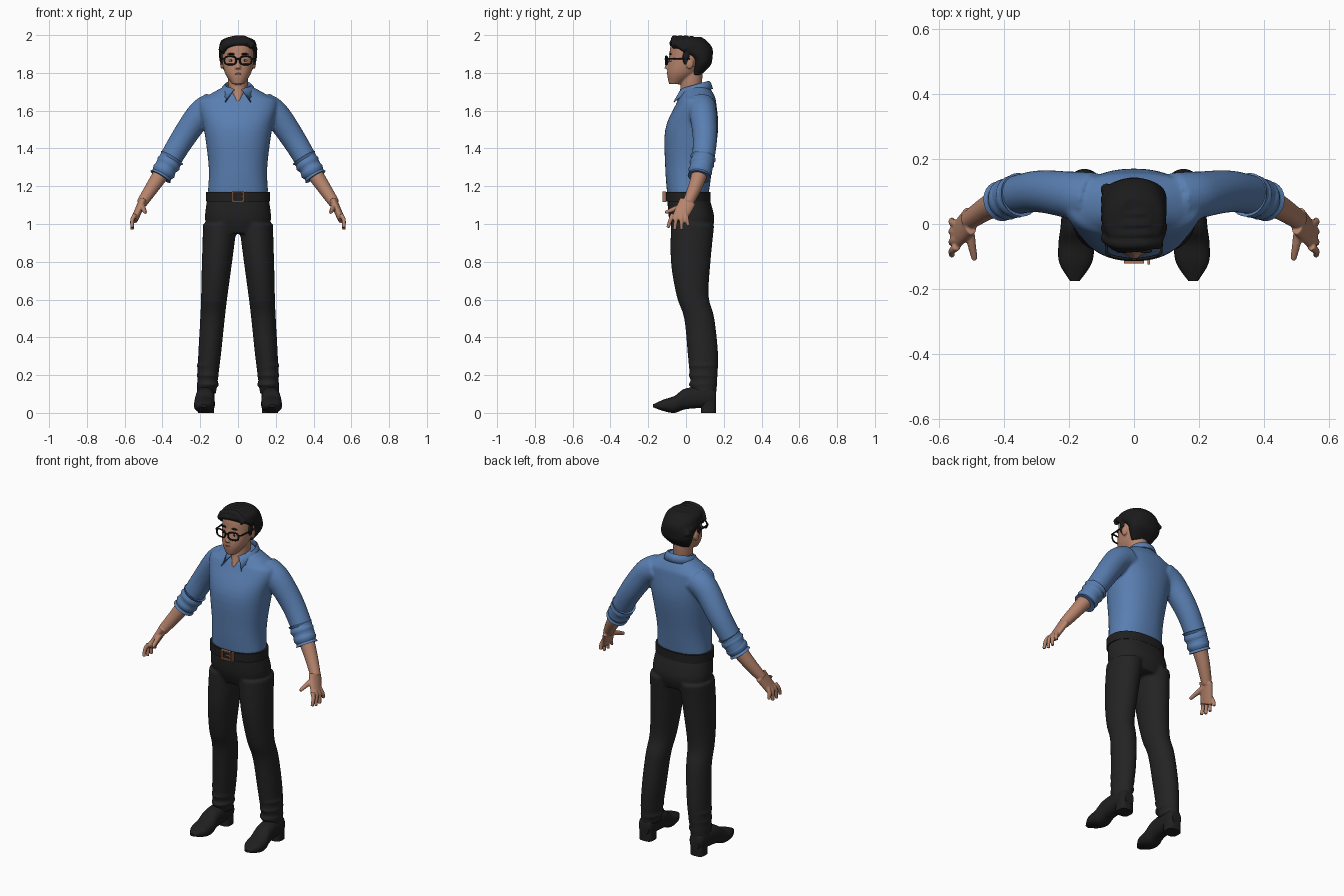
import bpy, bmesh, math
from mathutils import Vector, Matrix

if "Cube" in bpy.data.objects:
    bpy.data.objects.remove(bpy.data.objects["Cube"], do_unlink=True)

X, Y, Z = Vector((1, 0, 0)), Vector((0, 1, 0)), Vector((0, 0, 1))
SIDES = (("left", 1), ("right", -1))


def material(name, red, green, blue):
    mat = bpy.data.materials.new(name)
    mat.use_nodes = True
    mat.diffuse_color = (red, green, blue, 1)
    shader = mat.node_tree.nodes["Principled BSDF"]
    shader.inputs["Base Color"].default_value = mat.diffuse_color
    shader.inputs["Roughness"].default_value = .8
    return mat


skin = material("warm skin", .47, .23, .15)
cotton = material("blue cotton", .1, .21, .44)
cloth = material("black trouser cloth", .017, .017, .017)
leather = material("black leather", .014, .014, .014)
hair_black = material("black hair", .011, .011, .011)
copper = material("copper", .42, .17, .09)
lip_rose = material("lip rose", .33, .13, .1)
eye_white = material("eye white", .6, .57, .54)


def refine(rows, steps):
    """Smoothly interpolate between the given rows."""
    out = []
    last = len(rows) - 1
    for i in range(last):
        before, after = rows[max(i - 1, 0)], rows[min(i + 2, last)]
        for step in range(steps):
            t = step / steps
            out.append([b + t / 2 * (c - a + t * (2 * a - 5 * b + 4 * c - d + t * (3 * (b - c) + d - a)))
                        for a, b, c, d in zip(before, rows[i], rows[i + 1], after)])
    return out + [list(rows[-1])]


def signed_power(value, exponent):
    return math.copysign(abs(value) ** exponent, value)


def loft(bm, rings, axis=None, ref=Y, power=2, seg=28, side=1):
    """Skin rings of (x, y, z, radius, radius along ref); side=-1 mirrors."""
    loops = []
    for i, (x, y, z, across, along) in enumerate(rings):
        ahead, behind = rings[min(i + 1, len(rings) - 1)], rings[max(i - 1, 0)]
        tangent = axis or (Vector(ahead[:3]) - Vector(behind[:3])).normalized()
        v = (ref - tangent * ref.dot(tangent)).normalized()
        u = v.cross(tangent)
        loop = []
        for k in range(seg):
            angle = math.tau * k / seg
            point = (Vector((x, y, z)) + u * across * signed_power(math.cos(angle), 2 / power)
                     + v * along * signed_power(math.sin(angle), 2 / power))
            loop.append(bm.verts.new((point.x * side, point.y, point.z)))
        loops.append(loop)
    for low, high in zip(loops, loops[1:]):
        for k in range(seg):
            n = (k + 1) % seg
            bm.faces.new((low[k], low[n], high[n], high[k]))
    bm.faces.new(loops[0])
    bm.faces.new(loops[-1])


def column(bm, profile, centre=lambda z: 0, **options):
    """Upright volume from rows of (height, front, back, half width)."""
    rings = [(centre(z), (front + back) / 2, z, half, (back - front) / 2)
             for z, front, back, half in refine(profile, 5)]
    loft(bm, rings, axis=Z, **options)


def lying(bm, profile, centre, **options):
    """Front-to-back volume from rows of (y, bottom, top, half width)."""
    rings = [(centre(y), y, (bottom + top) / 2, (top - bottom) / 2, half)
             for y, bottom, top, half in refine(profile, 5)]
    loft(bm, rings, axis=-Y, ref=X, **options)


def tube(bm, path, start, end, flat=1, ripple=0, **options):
    """Tapered limb along a path, optionally rippled into folds."""
    points = refine(path, 12)
    rings = []
    for i, point in enumerate(points):
        t = i / (len(points) - 1)
        radius = start + (end - start) * t + ripple * math.cos(3 * math.tau * t)
        rings.append((*point, radius, radius * flat))
    loft(bm, rings, **options)


def ball(bm, center, size):
    matrix = Matrix.Translation(center) @ Matrix.Diagonal((*size, 1))
    bmesh.ops.create_uvsphere(bm, u_segments=20, v_segments=12, radius=1, matrix=matrix)


def box(bm, center, size):
    matrix = Matrix.Translation(center) @ Matrix.Diagonal((*size, 1))
    bmesh.ops.create_cube(bm, size=1, matrix=matrix)


def finish(name, bm, mat, voxel=0):
    """Turn a bmesh into an object; voxel fuses overlapping volumes."""
    bmesh.ops.recalc_face_normals(bm, faces=bm.faces)
    mesh = bpy.data.meshes.new(name)
    bm.to_mesh(mesh)
    bm.free()
    mesh.materials.append(mat)
    ob = bpy.data.objects.new(name, mesh)
    bpy.context.collection.objects.link(ob)
    if voxel:
        fuse = ob.modifiers.new("Fuse", 'REMESH')
        fuse.mode = 'VOXEL'
        fuse.voxel_size = voxel
        fuse.use_smooth_shade = True
        soften = ob.modifiers.new("Soften", 'SMOOTH')
        soften.iterations = 4
    else:
        bpy.ops.object.select_all(action='DESELECT')
        ob.select_set(True)
        bpy.context.view_layer.objects.active = ob
        bpy.ops.object.shade_smooth_by_angle(angle=math.radians(45))
    return ob


def wire(name, points, cyclic=False):
    curve = bpy.data.curves.new(name, 'CURVE')
    curve.dimensions = '3D'
    curve.bevel_depth, curve.bevel_resolution, curve.use_fill_caps = .0045, 2, True
    spline = curve.splines.new('POLY')
    spline.points.add(len(points) - 1)
    for target, point in zip(spline.points, points):
        target.co = (*point, 1)
    spline.use_cyclic_u = cyclic
    curve.materials.append(hair_black)
    bpy.context.collection.objects.link(bpy.data.objects.new(name, curve))


# Shirt: body and both sleeves fused
bm = bmesh.new()
column(bm, [(1.16, -.1, .12, .16), (1.3, -.11, .14, .155), (1.5, -.11, .17, .18), (1.64, -.05, .16, .21),
            (1.68, -.03, .15, .16), (1.73, 0, .12, .07)], power=2.25, seg=40)
for word, side in SIDES:
    tube(bm, [(.13, .08, 1.62), (.2, .09, 1.58), (.3, .1, 1.44), (.4, .08, 1.27)], .08, .056, side=side)
finish("shirt", bm, cotton, voxel=.008)

# Rolled sleeve cuffs
for word, side in SIDES:
    bm = bmesh.new()
    tube(bm, [(.35, .09, 1.35), (.41, .07, 1.25)], .064, .058, ripple=.004, side=side)
    finish(word + "_cuff", bm, cotton)

# Folded collar with pointed front wings
bm = bmesh.new()
strips = []
for i in range(49):
    t = i / 24 - 1
    tip = abs(t) ** 7
    sn, cs = math.sin(3 * t), math.cos(3 * t)
    z = 1.735 + .02 * cs
    section = ((.066, 0, 0, -.03), (.072, 0, 0, 0), (.08, .015, 0, -.01), (.09, .055, .025, -.04 - .03 * tip))
    strips.append([bm.verts.new((radius * sn + flare * t * tip, .05 + radius * cs - forward * tip, z + rise))
                   for radius, flare, forward, rise in section])
for p, q in zip(strips, strips[1:]):
    for k in range(3):
        bm.faces.new((p[k], q[k], q[k + 1], p[k + 1]))
collar = finish("collar", bm, cotton)
thickness = collar.modifiers.new("Thickness", 'SOLIDIFY')
thickness.thickness, thickness.offset = .007, 0

# Trousers: hips and legs fused, creased at the ankles
bm = bmesh.new()
column(bm, [(1.15, -.1, .12, .16), (1.03, -.09, .15, .175), (.95, -.06, .13, .15)], power=2.3, seg=40)
for word, side in SIDES:
    column(bm, [(1, -.08, .15, .09), (.8, -.08, .13, .08), (.62, -.05, .12, .07), (.5, -.01, .15, .065),
                (.3, .01, .17, .06), (.1, .03, .16, .05)], centre=lambda z: .175 - .08 * z, side=side)
    for z in (.25, .2, .15):
        ball(bm, (.16 * side, .09, z), (.06, .078, .02))
finish("trousers", bm, cloth, voxel=.008)

# Belt with buckle and keeper loop
bm = bmesh.new()
column(bm, [(z, -.11, .13, .17) for z in (1.12, 1.17)], power=2.25, seg=48)
finish("belt", bm, leather)
bm = bmesh.new()
front, middle = -.115, 1.145
for side in (-1, 1):
    box(bm, (side * .027, front, middle), (.007, .012, .055))
    box(bm, (0, front, middle + side * .024), (.06, .012, .007))
box(bm, (.012, front, middle), (.03, .012, .005))
box(bm, (.045, front, middle), (.007, .02, .055))
finish("buckle", bm, copper)

# Forearms and hands
for word, side in SIDES:
    bm = bmesh.new()
    tube(bm, [(.39, .08, 1.29), (.45, .05, 1.2), (.51, .01, 1.11)], .046, .028, side=side)
    tube(bm, [(.505, .01, 1.12), (.55, -.04, 1.02)], .022, .019, flat=2.1, side=side)
    for i, length in enumerate((.05, .06, .06, .04)):
        y = -.07 + .023 * i
        spread = .013 * (i - 2)
        tube(bm, [(.545, y, 1.05), (.56, y + spread / 2, 1.02), (.56, y + spread, 1.03 - length)],
             .013, .009, seg=12, side=side)
    tube(bm, [(.51, 0, 1.1), (.5, -.06, 1.08), (.49, -.11, 1.06)], .018, .009, ref=X, seg=12, side=side)
    finish(word + "_forearm_and_hand", bm, skin, voxel=.004)

# Shoes with block heels
for word, side in SIDES:
    bm = bmesh.new()
    lying(bm, [(.16, .04, .11, .03), (.13, .03, .14, .045), (0, .02, .13, .05), (-.06, 0, .09, .055),
               (-.12, .01, .07, .05), (-.175, .03, .045, .015)],
          centre=lambda y: .175 - .04 * y, power=2.4, side=side)
    column(bm, [(z, .08, .16, .043) for z in (0, .06)], centre=lambda z: .17, power=3, side=side)
    finish(word + "_shoe", bm, leather)

# Head, neck, nose and ears fused
bm = bmesh.new()
column(bm, [(1.74, -.09, -.03, .03), (1.8, -.1, .06, .07), (1.88, -.09, .11, .085), (1.95, -.08, .1, .08),
            (1.98, -.05, .07, .05)], power=2.15)
column(bm, [(1.65, -.05, .05, .02), (1.72, -.03, .08, .05), (1.82, -.03, .09, .055)])
tube(bm, [(0, -.08, 1.89), (0, -.1, 1.82)], .008, .016, seg=16)
for word, side in SIDES:
    ball(bm, (side * .085, .02, 1.85), (.01, .02, .03))
finish("head", bm, skin, voxel=.005)

# Eyes, brows and mouth
for word, side in SIDES:
    for part, mat, y, z, size in (("eye", eye_white, -.08, 1.865, (.014, .008, .006)),
                                  ("iris", hair_black, -.086, 1.865, (.005, .004, .006)),
                                  ("brow", hair_black, -.083, 1.9, (.02, .007, .005))):
        bm = bmesh.new()
        ball(bm, (side * .036, y, z), size)
        finish(word + "_" + part, bm, mat)
bm = bmesh.new()
ball(bm, (0, -.095, 1.795), (.02, .007, .005))
finish("mouth", bm, lip_rose)

# Hair: back mass, sideburns and locks swept across from the parting
bm = bmesh.new()
column(bm, [(1.79, .03, .08, .06), (1.84, .03, .13, .09), (1.88, .02, .14, .1), (1.93, -.07, .14, .1),
            (1.97, -.08, .11, .09), (1.99, -.05, .08, .05)], power=2.2)
for word, side in SIDES:
    ball(bm, (side * .083, 0, 1.88), (.01, .02, .04))
for i in range(6):
    y = -.06 + .03 * i
    z = 1.98 - .004 * max(0, i - 2) ** 2
    tube(bm, [(.08, y, z - .04), (.03, y, z), (-.05, y, z - .01), (-.09, y + .02, z - .06)],
         .018, .018, seg=14)
tube(bm, [(.09, 0, 1.92), (.06, -.06, 1.96), (-.05, -.07, 1.95), (-.08, -.03, 1.91)], .016, .016, ref=Z, seg=14)
finish("hair", bm, hair_black, voxel=.005)

# Glasses: rims, temples and bridge
for word, side in SIDES:
    rim = []
    for k in range(28):
        angle = math.tau * k / 28
        x = .041 + .031 * signed_power(math.cos(angle), .7)
        rim.append((side * x, 2 * x * x - .108, 1.866 + .022 * signed_power(math.sin(angle), .7)))
    wire(word + "_rim", rim, cyclic=True)
    wire(word + "_temple", [(side * x, y, 1.875) for x, y in ((.072, -.098), (.083, -.09), (.09, .02))])
wire("bridge", [(x, -.109, 1.873) for x in (-.012, .012)])
